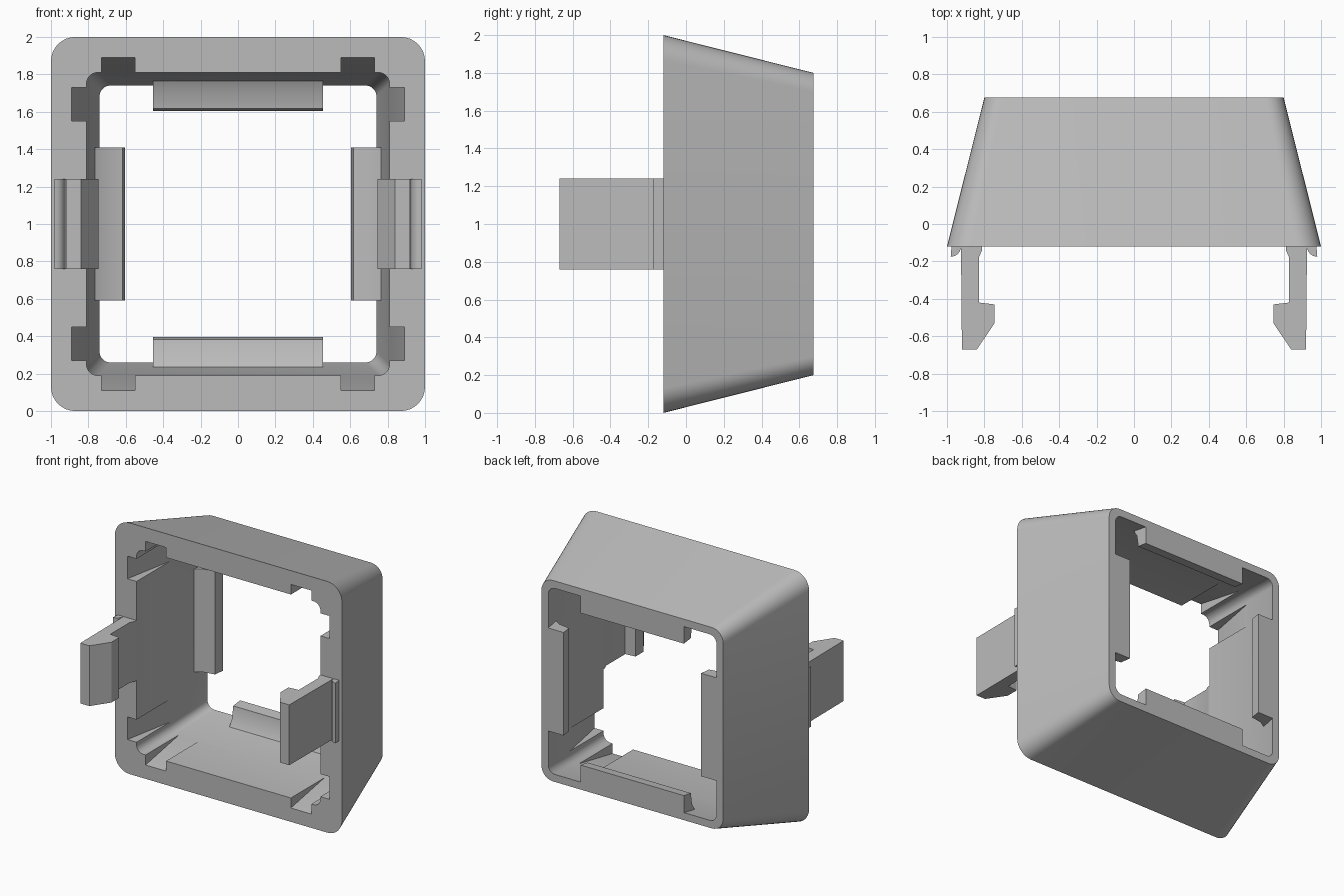
import bpy, bmesh
from math import pi, sin, cos
from mathutils import Matrix, Vector

cube = bpy.data.objects.get("Cube")
if cube:
    bpy.data.objects.remove(cube)

FRONT, BACK = -0.12, 0.675
CENTRE = Matrix.Translation((0, 0, 1))

grey = bpy.data.materials.new("light grey plastic")
grey.use_nodes = True
grey.diffuse_color = (0.5, 0.5, 0.5, 1)
grey.node_tree.nodes["Principled BSDF"].inputs["Base Color"].default_value = grey.diffuse_color


def finish(name, bm):
    bmesh.ops.recalc_face_normals(bm, faces=bm.faces)
    mesh = bpy.data.meshes.new(name)
    bm.to_mesh(mesh)
    bm.free()
    mesh.materials.append(grey)
    obj = bpy.data.objects.new(name, mesh)
    bpy.context.collection.objects.link(obj)
    return obj


def rounded_loft(name, sections, steps=8):
    """Solid through rounded squares given as (y, half size, corner radius)."""
    bm = bmesh.new()
    rings = []
    for y, half, radius in sections:
        ring = []
        for corner in range(4):
            mid = pi / 4 + corner * pi / 2
            sx = 1 if cos(mid) > 0 else -1
            sz = 1 if sin(mid) > 0 else -1
            for i in range(steps + 1):
                a = (corner + i / steps) * pi / 2
                ring.append(bm.verts.new((sx * (half - radius) + radius * cos(a), y,
                                          sz * (half - radius) + radius * sin(a))))
        rings.append(ring)
    for a, b in zip(rings, rings[1:]):
        for i in range(len(a)):
            j = (i + 1) % len(a)
            bm.faces.new((a[i], a[j], b[j], b[i]))
    bm.faces.new(rings[0])
    bm.faces.new(rings[-1])
    bm.transform(CENTRE)
    return finish(name, bm)


def wall_prism(name, profile, low, high, side):
    """Profile of (distance from axis, y), extruded along one of the four walls."""
    bm = bmesh.new()
    ends = [[bm.verts.new((h, y, t)) for h, y in profile] for t in (low, high)]
    for i in range(len(profile)):
        j = (i + 1) % len(profile)
        bm.faces.new((ends[0][i], ends[0][j], ends[1][j], ends[1][i]))
    for end in ends:
        bm.faces.new(end)
    bm.transform(CENTRE @ Matrix.Rotation(-side * pi / 2, 4, 'Y'))
    return finish(name, bm)


# Tapered outer body and its cavity
body = rounded_loft("bezel_body", [(FRONT, 1.0, 0.13), (BACK, 0.8, 0.1)])
cutters = [rounded_loft("cavity_cutter", [(-0.3, 0.81, 0.06), (0.307, 0.81, 0.06),
                                          (0.8, 0.717, 0.06)])]

# Two ramped notches in the front of each wall
ramp = [(0.6, -0.2), (0.905, -0.2), (0.796, 0.38), (0.6, 0.38)]
for side in range(4):
    for low, high in ((-0.73, -0.55), (0.55, 0.73)):
        cutters.append(wall_prism("notch_cutter", ramp, low, high, side))

for cutter in cutters:
    mod = body.modifiers.new("cut", 'BOOLEAN')
    mod.operation = 'DIFFERENCE'
    mod.solver = 'EXACT'
    mod.object = cutter
bpy.context.view_layer.update()
cut_mesh = bpy.data.meshes.new_from_object(
    body.evaluated_get(bpy.context.evaluated_depsgraph_get()))
body.modifiers.clear()
body.data = cut_mesh
for cutter in cutters:
    bpy.data.objects.remove(cutter)

# Retaining lips along the back opening
parts = [body]
lip = [(0.605, BACK), (0.617, 0.59), (0.71, 0.575), (0.785, 0.53), (0.745, BACK)]
for side, place in enumerate(("left", "top", "right", "bottom")):
    half = 0.455 if side % 2 else 0.41
    parts.append(wall_prism(place + "_lip", lip, -half, half, side))

# Snap arms with flared roots and inward hooks
flare = [(0.925 + 0.055 * (1 - sin(a)), -0.175 + 0.055 * (1 - cos(a)))
         for a in (i * pi / 12 for i in range(7))]
arm = flare + [(0.92, -0.67), (0.84, -0.67), (0.745, -0.53), (0.745, -0.43),
               (0.83, -0.42), (0.83, -0.18), (0.812, -0.14), (0.812, -0.115), (0.975, -0.115)]
for side, place in ((0, "left"), (2, "right")):
    parts.append(wall_prism(place + "_snap_arm", arm, -0.24, 0.24, side))

# Smooth rounded corners, crisp edges
bpy.ops.object.select_all(action='DESELECT')
for part in parts:
    part.select_set(True)
bpy.context.view_layer.objects.active = body
bpy.ops.object.shade_smooth_by_angle(angle=pi / 7)
